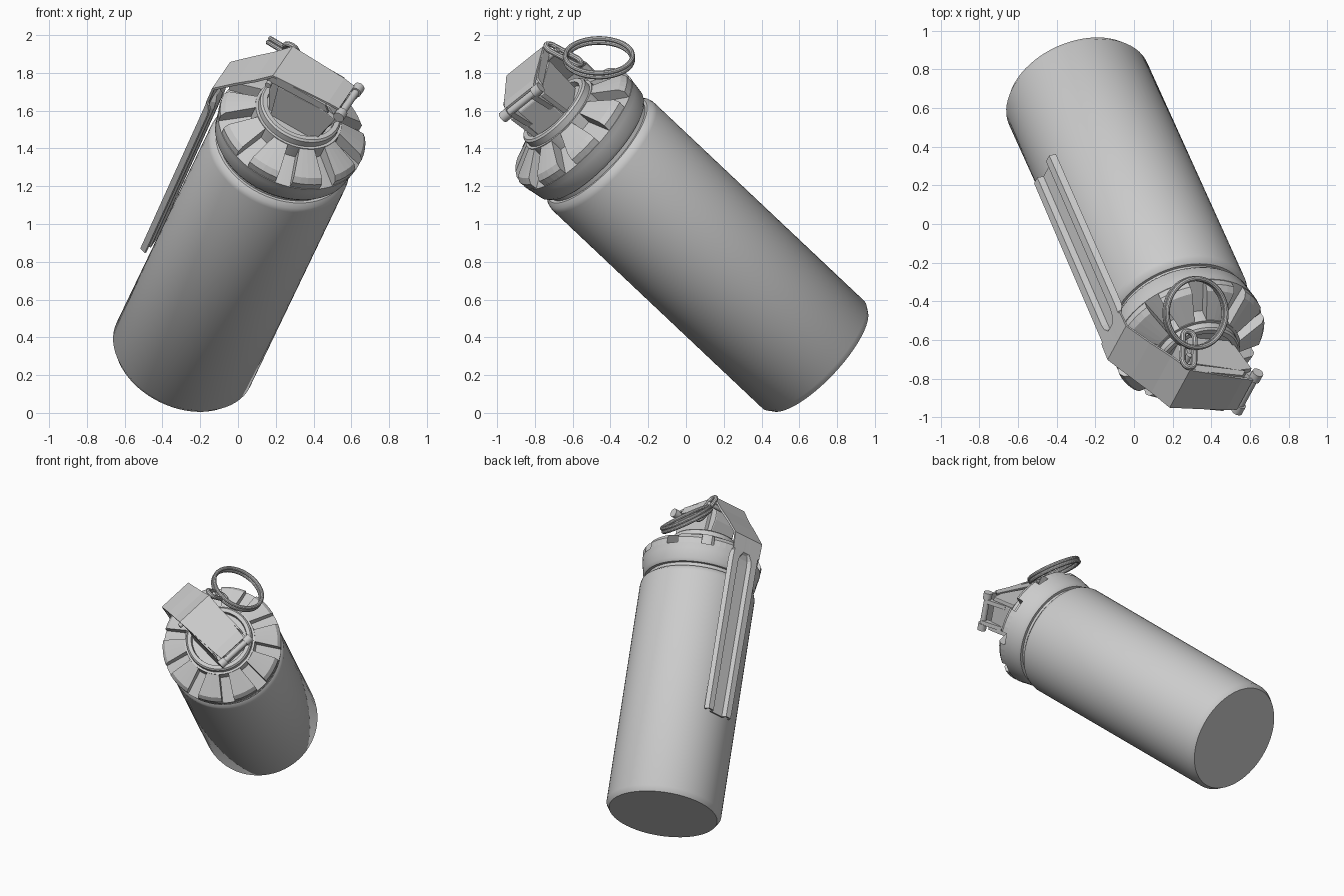
import bpy, bmesh, math
from mathutils import Matrix, Vector

if "Cube" in bpy.data.objects:
    bpy.data.objects.remove(bpy.data.objects["Cube"])

# Tilted body frame: Z runs up the can, X runs away from the lever
Z = Vector((.313, -.691, .652)).normalized()
X = Vector((.864, -.0755, -.4956))
X = (X - Z * X.dot(Z)).normalized()
Y = Z.cross(X)
FRAME = Matrix.Translation((-.30, .698, .286)) @ Matrix((X, Y, Z)).transposed().to_4x4()

grey = bpy.data.materials.new("grey_metal")
grey.diffuse_color = (.6, .6, .6, 1)
grey.use_nodes = True
grey.node_tree.nodes["Principled BSDF"].inputs["Base Color"].default_value = grey.diffuse_color


def finish(name, bm, smooth=False, thick=0, bevel=0):
    bmesh.ops.remove_doubles(bm, verts=bm.verts, dist=1e-5)
    bmesh.ops.recalc_face_normals(bm, faces=bm.faces)
    me = bpy.data.meshes.new(name)
    bm.to_mesh(me)
    bm.free()
    me.materials.append(grey)
    ob = bpy.data.objects.new(name, me)
    bpy.context.collection.objects.link(ob)
    ob.matrix_world = FRAME
    if thick:
        m = ob.modifiers.new("sheet", 'SOLIDIFY')
        m.thickness, m.offset = thick, 0
    if bevel:
        m = ob.modifiers.new("edge", 'BEVEL')
        m.width, m.segments = bevel, 2
    if smooth:
        bpy.ops.object.select_all(action='DESELECT')
        ob.select_set(True)
        bpy.context.view_layer.objects.active = ob
        bpy.ops.object.shade_smooth_by_angle(angle=math.radians(35))
    return ob


def lathe(name, profile, n=64):
    bm = bmesh.new()
    vs = [bm.verts.new((r, 0, z)) for r, z in profile]
    es = [bm.edges.new(p) for p in zip(vs, vs[1:])]
    bmesh.ops.spin(bm, geom=vs + es, cent=(0, 0, 0), axis=(0, 0, 1),
                   angle=math.tau, steps=n, use_duplicate=False)
    finish(name, bm, True)


def loft(bm, rows, closed=False):
    vs = [[bm.verts.new(p) for p in row] for row in rows]
    for a, b in zip(vs, vs[1:]):
        n = len(a)
        for i in range(n if closed else n - 1):
            j = (i + 1) % n
            bm.faces.new((a[i], a[j], b[j], b[i]))
    return vs


def prism(name, outline, y0, y1, bevel=0):
    bm = bmesh.new()
    vs = loft(bm, [[(x, y, z) for x, z in outline] for y in (y0, y1)], True)
    for ring in vs:
        bm.faces.new(ring)
    return finish(name, bm, bevel=bevel)


def rod(name, x, z, r, y0, y1, n=20):
    bm = bmesh.new()
    bmesh.ops.create_cone(bm, cap_ends=True, segments=n, radius1=r, radius2=r, depth=y1 - y0)
    bm.transform(Matrix.Translation((x, (y0 + y1) / 2, z)) @ Matrix.Rotation(math.pi / 2, 4, 'X'))
    finish(name, bm, True)


def wire_loop(name, pts, r, n=10):
    # round wire swept along a closed flat loop
    bm = bmesh.new()
    pts = [Vector(p) for p in pts]
    c = sum(pts, Vector()) / len(pts)
    nrm = (pts[0] - c).cross(pts[len(pts) // 4] - c).normalized()
    rows = []
    for i, p in enumerate(pts):
        side = (pts[(i + 1) % len(pts)] - pts[i - 1]).normalized().cross(nrm)
        rows.append([p + r * (math.cos(t) * side + math.sin(t) * nrm)
                     for t in (math.tau * k / n for k in range(n))])
    loft(bm, rows + rows[:1], True)
    finish(name, bm, True)


# Can body with chamfered foot and rounded shoulder
lathe("can_body", [(0, 0), (.37, 0), (.392, .035), (.392, 1.645), (.386, 1.67),
                   (.365, 1.69), (.35, 1.69), (.35, 1.74), (0, 1.74)])

# Cap ring, notch floor and collar
lathe("cap", [(0, 1.72), (.37, 1.72), (.385, 1.74), (.396, 1.81), (.403, 1.845),
              (.24, 1.91), (.24, 1.985), (.225, 1.985), (.225, 2.02), (.215, 2.03),
              (.19, 2.03), (.185, 2.0), (0, 2.0)])

# Ten sloping teeth around the cap
bm = bmesh.new()
section = [(.397, 1.82), (.405, 1.885), (.385, 1.915), (.23, 1.985), (.23, 1.88)]
for k in range(10):
    rows = []
    for s in (-1, -.5, 0, .5, 1):
        row = []
        for r, z in section:
            t = math.radians(18 + 36 * k + s * (12 if r > .3 else 10))
            row.append((r * math.cos(t), r * math.sin(t), z))
        rows.append(row)
    ends = loft(bm, rows, True)
    bm.faces.new(ends[0])
    bm.faces.new(ends[-1])
finish("cap_teeth", bm)

# Fuse head block with stepped side cheeks
prism("fuse_block", [(-.14, 1.98), (.165, 1.98), (.185, 2.2), (.14, 2.235), (-.19, 2.22), (-.19, 2.12)],
      -.095, .095, .008)
for s in (-1, 1):
    prism("fuse_cheek", [(-.12, 1.99), (.15, 1.99), (.2, 2.2), (.12, 2.22), (-.15, 2.2)],
          s * .11 - .014, s * .11 + .014, .004)

# Safety lever: grooved strip down the side, then bent over the head
bm = bmesh.new()
path = [(-.435, .65, .108, 1), (-.452, 1.76, .115, 1), (-.453, 1.80, .115, .85),
        (-.454, 1.83, .115, .45), (-.454, 1.84, .116, 0), (-.456, 1.95, .122, 0),
        (-.36, 2.065, .125, 0), (-.27, 2.165, .13, 0), (-.196, 2.262, .135, 0),
        (.125, 2.268, .112, 0), (.19, 2.262, .105, 0)]
rows = []
for x, z, w, d in path:
    g = .05 * max(d, .3)
    rows.append([(x + dx, y, z) for y, dx in
                 ((-w, .03 * d), (-w + .012, 0), (-g - .012, 0), (-g, .032 * d),
                  (g, .032 * d), (g + .012, 0), (w - .012, 0), (w, .03 * d))])
loft(bm, rows)
finish("safety_lever", bm, thick=.014)

# Lever side flanges over the head
for s in (-1, 1):
    prism("lever_flange", [(-.22, 2.21), (-.19, 2.262), (.12, 2.265), (.15, 2.225), (-.1, 2.215)],
          s * .122 - .006, s * .122 + .006)

# Hinge pin with its end lugs
rod("hinge_pin", .213, 2.245, .02, -.14, .14)
for s in (-1, 1):
    rod("hinge_lug", .213, 2.245, .03, s * .115 - .025, s * .115 + .025)
    prism("hinge_arm", [(.14, 2.12), (.18, 2.1), (.235, 2.235), (.2, 2.26)], s * .08 - .015, s * .08 + .015)

# Safety pin, link and split pull ring
rod("safety_pin", -.2, 2.2, .016, -.15, .18)
a, b = Vector((-.205, .16, 2.225)), Vector((-.18, .21, 2.10))
d = (b - a).normalized()
side = Vector((1, 0, 0)) - d * d.x
wire_loop("pin_link", [(a if math.cos(t) < 0 else b) + .036 * (math.cos(t) * d + math.sin(t) * side)
                       for t in (math.tau * (k + .5) / 24 for k in range(24))], .015)
n = Vector((.02, .69, .72)).normalized()
e1 = (Vector((1, 0, 0)) - n * n.x).normalized()
e2 = n.cross(e1)
for s in (-1, 1):
    c = Vector((-.167, .324, 2.033)) + n * .012 * s
    wire_loop("pull_ring", [c + .178 * (math.cos(t) * e1 + math.sin(t) * e2)
                            for t in (math.tau * k / 48 for k in range(48))], .013)
